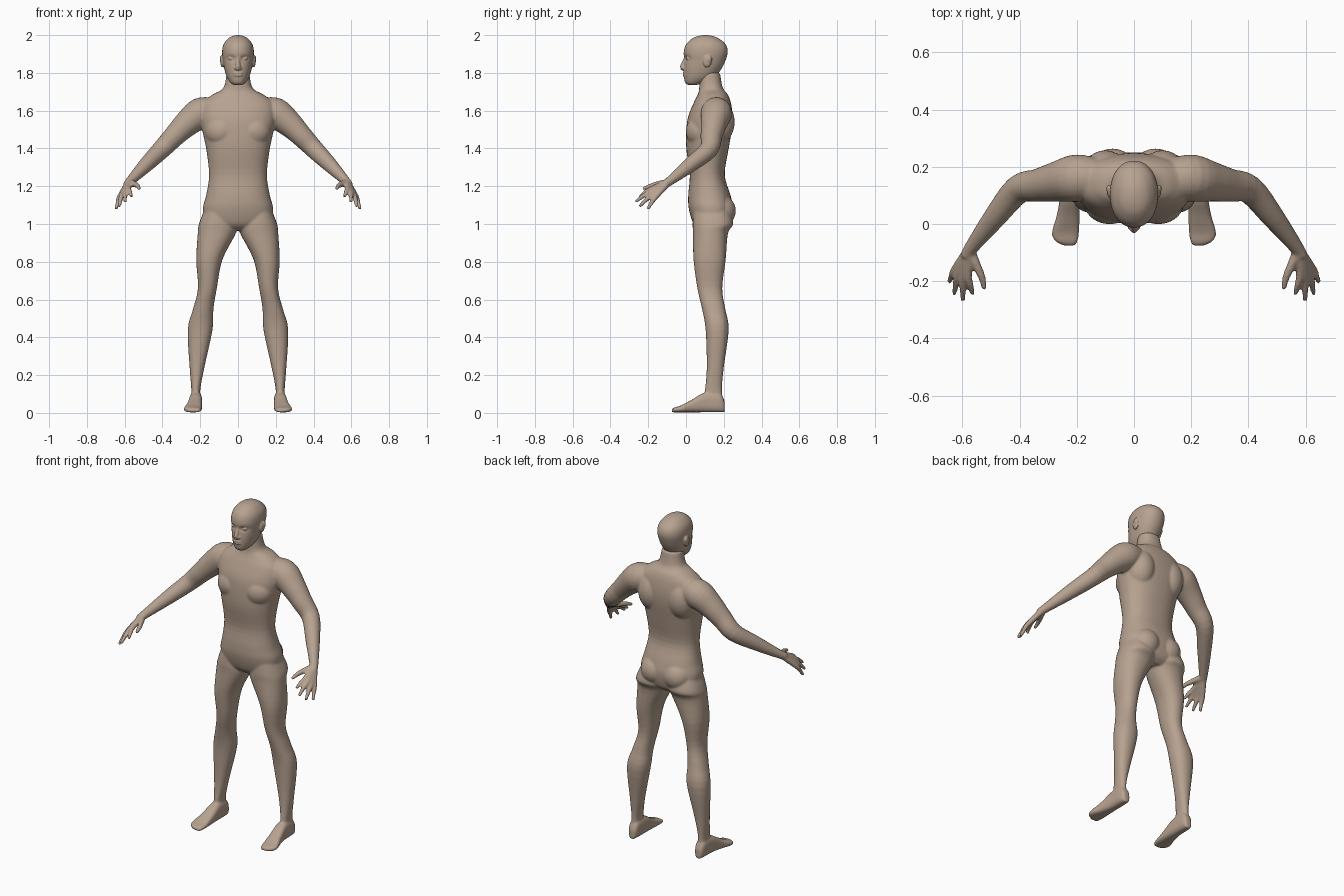
import bpy, bmesh, math
from mathutils import Vector, Matrix

if "Cube" in bpy.data.objects:
    bpy.data.objects.remove(bpy.data.objects["Cube"])

skin = bpy.data.materials.new("skin")
skin.diffuse_color = (0.47, 0.36, 0.28, 1)
skin.use_nodes = True
skin.node_tree.nodes["Principled BSDF"].inputs["Base Color"].default_value = skin.diffuse_color


def spline(rows, steps):
    """Catmull-Rom interpolation through rows of numbers."""
    out = []
    for i in range(len(rows) - 1):
        p0, p1, p2, p3 = (rows[max(0, min(len(rows) - 1, i + k))] for k in (-1, 0, 1, 2))
        for s in range(steps):
            t = s / steps
            out.append([0.5 * (2 * b + (c - a) * t + (2 * a - 5 * b + 4 * c - d) * t * t
                               + (3 * b - a - 3 * c + d) * t ** 3)
                        for a, b, c, d in zip(p0, p1, p2, p3)])
    return out + [list(rows[-1])]


def loft(bm, rings, n=32, power=2.0):
    """Skin closed rings given as (centre, u axis, v axis)."""
    loops = []
    for c, u, v in rings:
        loop = []
        for i in range(n):
            a = 2 * math.pi * i / n
            ca, sa = math.cos(a), math.sin(a)
            e = 2 / power
            loop.append(bm.verts.new(c + u * math.copysign(abs(ca) ** e, ca)
                                     + v * math.copysign(abs(sa) ** e, sa)))
        loops.append(loop)
    for p, q in zip(loops, loops[1:]):
        for i in range(n):
            j = (i + 1) % n
            bm.faces.new((p[i], p[j], q[j], q[i]))
    bm.faces.new(loops[0][::-1])
    bm.faces.new(loops[-1])


def stack(bm, rows, side=1, power=2.0, steps=4, n=32):
    """Horizontal slices: z, x min, x max, y min, y max."""
    loft(bm, [(Vector((side * (a + b) / 2, (c + d) / 2, z)),
               Vector(((b - a) / 2, 0, 0)), Vector((0, (d - c) / 2, 0)))
              for z, a, b, c, d in spline(rows, steps)], n, power)


def tube(bm, rows, side=1, n=16, steps=4):
    """Round limb through x, y, z, radius."""
    pts = spline(rows, steps)
    rings = []
    for i, p in enumerate(pts):
        q, r = pts[max(0, i - 1)], pts[min(len(pts) - 1, i + 1)]
        t = Vector((side * (r[0] - q[0]), r[1] - q[1], r[2] - q[2])).normalized()
        u = t.cross(Vector((0, 0, 1))).normalized()
        rings.append((Vector((side * p[0], p[1], p[2])), u * p[3], t.cross(u) * p[3]))
    loft(bm, rings, n)


def blob(bm, loc, size):
    m = Matrix.Translation(loc) @ Matrix.Diagonal((*size, 1))
    bmesh.ops.create_uvsphere(bm, u_segments=24, v_segments=16, radius=1, matrix=m)


def finish(bm, name, voxel, smooth):
    """Fuse the overlapping volumes into one smooth skin."""
    bmesh.ops.recalc_face_normals(bm, faces=bm.faces[:])
    me = bpy.data.meshes.new(name)
    bm.to_mesh(me)
    bm.free()
    me.materials.append(skin)
    me.polygons.foreach_set("use_smooth", [True] * len(me.polygons))
    ob = bpy.data.objects.new(name, me)
    bpy.context.collection.objects.link(ob)
    rm = ob.modifiers.new("fuse", 'REMESH')
    rm.mode = 'VOXEL'
    rm.voxel_size = voxel
    rm.use_smooth_shade = True
    sm = ob.modifiers.new("soften", 'SMOOTH')
    sm.factor = 0.5
    sm.iterations = smooth


# torso and neck
body = bmesh.new()
torso = [(0.965, .08, .08, .20), (1.0, .17, .04, .235), (1.08, .186, .015, .25),
         (1.155, .168, .012, .235), (1.26, .153, .02, .205), (1.395, .168, .002, .225),
         (1.5, .19, .002, .243), (1.57, .2, .012, .247), (1.64, .19, .04, .238),
         (1.685, .135, .062, .222), (1.72, .077, .07, .195), (1.80, .06, .07, .18)]
stack(body, [(z, -w, w, a, b) for z, w, a, b in torso], power=2.3, n=48)

for s in (-1, 1):
    # buttock, shoulder blade, chest muscle
    blob(body, (s * .075, .18, 1.07), (.085, .084, .085))
    blob(body, (s * .1, .165, 1.54), (.085, .093, .12))
    blob(body, (s * .085, .075, 1.49), (.09, .076, .085))
    # leg
    stack(body, [(1.07, .02, .18, .04, .23), (1.0, .006, .207, .035, .25),
                 (.95, .012, .213, .037, .222), (.81, .083, .221, .04, .21),
                 (.66, .112, .212, .06, .192), (.55, .13, .238, .085, .208),
                 (.44, .135, .266, .104, .226), (.24, .178, .256, .11, .2),
                 (.12, .2, .247, .1, .19), (.05, .195, .25, .09, .2)], s, 2.2)
    # foot, sliced along y: y, x min, x max, top
    foot = spline([(.205, .205, .24, .055), (.18, .193, .253, .1), (.1, .19, .258, .105),
                   (.03, .19, .27, .066), (-.03, .192, .287, .035), (-.06, .197, .275, .026),
                   (-.076, .205, .245, .016)], 4)
    loft(body, [(Vector((s * (a + b) / 2, y, .003 + h / 2)), Vector(((b - a) / 2, 0, 0)),
                 Vector((0, 0, h / 2))) for y, a, b, h in foot], 24, 2.8)
    # arm
    tube(body, [(.13, .16, 1.60, .07), (.2, .16, 1.585, .083), (.27, .148, 1.532, .07),
                (.335, .135, 1.468, .058), (.405, .12, 1.395, .05), (.485, .025, 1.315, .04),
                (.572, -.088, 1.226, .024), (.585, -.115, 1.212, .022)], s, 24)
    # fingers, each with its share of the palm: knuckle, tip
    for k, t in (((.580, -.180, 1.187), (.564, -.245, 1.145)),
                 ((.598, -.184, 1.173), (.598, -.268, 1.116)),
                 ((.614, -.175, 1.158), (.629, -.246, 1.092)),
                 ((.625, -.158, 1.146), (.646, -.203, 1.078))):
        m = [(a + b) / 2 for a, b in zip(k, t)]
        m[2] += .004
        tube(body, [(.575, -.09, 1.224, .019), (*k, .0145), (*m, .012), (*t, .008)], s, 12)
    tube(body, [(.572, -.095, 1.222, .018), (.55, -.145, 1.212, .016),
                (.532, -.185, 1.202, .013), (.522, -.228, 1.186, .009)], s, 12)
finish(body, "body", .0065, 3)

# head shell: z, half width, front, back
head = bmesh.new()
skull = [(1.737, .026, .008, .06), (1.75, .042, -.005, .105), (1.78, .06, -.011, .155),
         (1.82, .072, -.012, .187), (1.86, .079, -.009, .207), (1.91, .084, -.012, .221),
         (1.95, .077, .0, .211), (1.98, .055, .03, .177), (1.994, .032, .06, .145),
         (2.0, .008, .09, .115)]
stack(head, [(z, -w, w, a, b) for z, w, a, b in skull], power=2.15, steps=8, n=96)
# eye sockets pressed into the shell
for v in head.verts:
    if v.co.y < .06:
        d = ((abs(v.co.x) - .036) / .02) ** 2 + ((v.co.z - 1.876) / .013) ** 2
        v.co.y += .014 * math.exp(-d)
# nose and lips
tube(head, [(0, .004, 1.893, .008), (0, -.009, 1.86, .01), (0, -.019, 1.83, .0135),
            (0, -.012, 1.818, .009)])
for z, h in ((1.799, .005), (1.787, .006)):
    blob(head, (0, -.007, z), (.026, .0105, h))
for s in (-1, 1):
    # nostril wing, eyeball, ear
    blob(head, (s * .012, -.012, 1.825), (.009, .011, .008))
    blob(head, (s * .036, .014, 1.876), (.016, .014, .010))
    blob(head, (s * .083, .112, 1.862), (.011, .022, .033))
    blob(head, (s * .086, .122, 1.872), (.011, .015, .022))
finish(head, "head", .004, 2)
